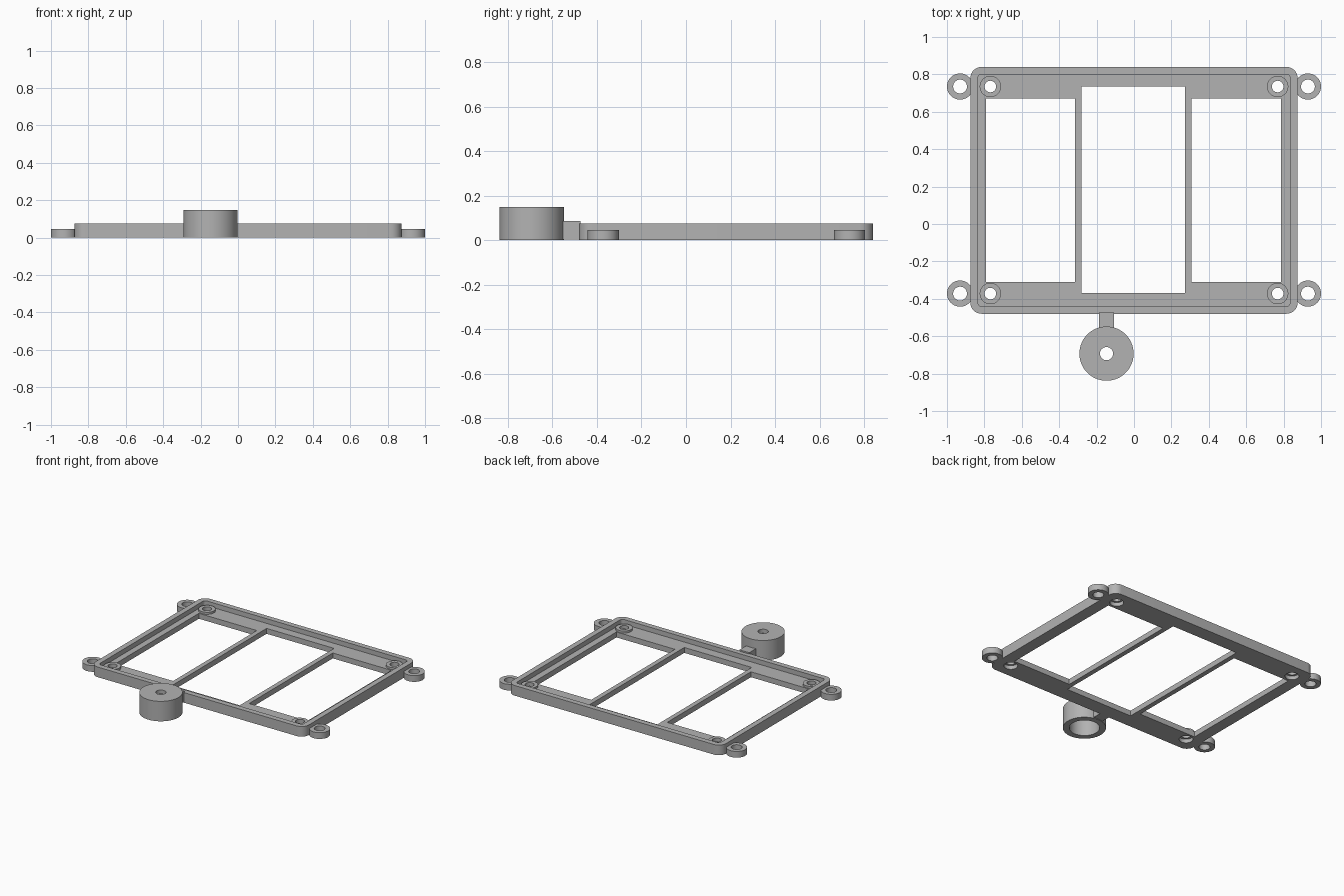
import bpy, bmesh, math

if "Cube" in bpy.data.objects:
    bpy.data.objects.remove(bpy.data.objects["Cube"])

grey = bpy.data.materials.new("plain grey")
grey.diffuse_color = (0.45, 0.45, 0.45, 1)
grey.use_nodes = True
grey.node_tree.nodes["Principled BSDF"].inputs["Base Color"].default_value = grey.diffuse_color


def rect(x0, x1, y0, y1, r=0.0, n=8):
    """Rectangle outline, with rounded corners when r > 0."""
    if r == 0:
        return [(x0, y0), (x1, y0), (x1, y1), (x0, y1)]
    pts = []
    for i, (cx, cy) in enumerate([(x1 - r, y1 - r), (x0 + r, y1 - r),
                                  (x0 + r, y0 + r), (x1 - r, y0 + r)]):
        for k in range(n + 1):
            a = math.pi / 2 * (i + k / n)
            pts.append((cx + r * math.cos(a), cy + r * math.sin(a)))
    return pts


def circle(cx, cy, r, n=48):
    return [(cx + r * math.cos(2 * math.pi * k / n),
             cy + r * math.sin(2 * math.pi * k / n)) for k in range(n)]


def finish(name, mesh):
    ob = bpy.data.objects.new(name, mesh)
    bpy.context.collection.objects.link(ob)
    mesh.materials.clear()
    mesh.materials.append(grey)
    bpy.ops.object.select_all(action='DESELECT')
    ob.select_set(True)
    bpy.context.view_layer.objects.active = ob
    bpy.ops.object.shade_smooth_by_angle(angle=math.radians(30))
    return ob


def plate(name, loops, z0, z1):
    """Flat plate from an outer outline and hole outlines."""
    cu = bpy.data.curves.new(name + "_profile", 'CURVE')
    cu.dimensions = '2D'
    cu.fill_mode = 'BOTH'
    cu.extrude = (z1 - z0) / 2
    for pts in loops:
        s = cu.splines.new('POLY')
        s.points.add(len(pts) - 1)
        for p, (x, y) in zip(s.points, pts):
            p.co = (x, y, 0, 1)
        s.use_cyclic_u = True
    tmp = bpy.data.objects.new(name + "_profile", cu)
    bpy.context.collection.objects.link(tmp)
    dg = bpy.context.evaluated_depsgraph_get()
    mesh = bpy.data.meshes.new_from_object(tmp.evaluated_get(dg))
    bpy.data.objects.remove(tmp)
    bm = bmesh.new()
    bm.from_mesh(mesh)
    bmesh.ops.remove_doubles(bm, verts=bm.verts, dist=1e-5)
    bmesh.ops.translate(bm, verts=bm.verts, vec=(0, 0, (z0 + z1) / 2))
    bmesh.ops.recalc_face_normals(bm, faces=bm.faces)
    bm.to_mesh(mesh)
    bm.free()
    return finish(name, mesh)


def lathe(name, cx, cy, profile, n=64):
    """Closed (radius, z) profile turned around a vertical axis."""
    bm = bmesh.new()
    rings = [[bm.verts.new((x, y, z)) for x, y in circle(cx, cy, r, n)]
             for r, z in profile]
    for a, b in zip(rings, rings[1:] + rings[:1]):
        for k in range(n):
            j = (k + 1) % n
            bm.faces.new((a[k], a[j], b[j], b[k]))
    bmesh.ops.recalc_face_normals(bm, faces=bm.faces)
    mesh = bpy.data.meshes.new(name)
    bm.to_mesh(mesh)
    bm.free()
    return finish(name, mesh)


corners = [(sx, y) for sx in (-1, 1) for y in (-0.372, 0.735)]
FLOOR = 0.04
inner = rect(-0.835, 0.835, -0.44, 0.80, 0.02, 4)

# Raised outer rim
plate("rim", [rect(-0.875, 0.875, -0.48, 0.84, 0.06), inner], 0, 0.075)

# Floor with three windows and screw recesses
windows = [rect(-0.79, -0.315, -0.31, 0.67),
           rect(-0.28, 0.273, -0.37, 0.735),
           rect(0.308, 0.787, -0.31, 0.67)]
recesses = [circle(sx * 0.768, y, 0.047) for sx, y in corners]
plate("floor", [inner] + windows + recesses, 0, FLOOR)

# Screw bosses inside the corners and mounting ears outside
for sx, y in corners:
    plate("screw_boss", [circle(sx * 0.768, y, 0.057),
                         circle(sx * 0.768, y, 0.031)], 0.028, 0.055)
    plate("mounting_ear", [circle(sx * 0.93, y, 0.07),
                           circle(sx * 0.93, y, 0.037)], 0, 0.046)

# Hollow round cup with a small hole in its top
lathe("cup", -0.147, -0.693,
      [(0.145, 0), (0.145, 0.148), (0.035, 0.148),
       (0.035, 0.118), (0.102, 0.118), (0.102, 0)])

# Arm joining the cup to the rim
plate("cup_arm", [rect(-0.187, -0.108, -0.57, -0.473)], 0.004, 0.085)
